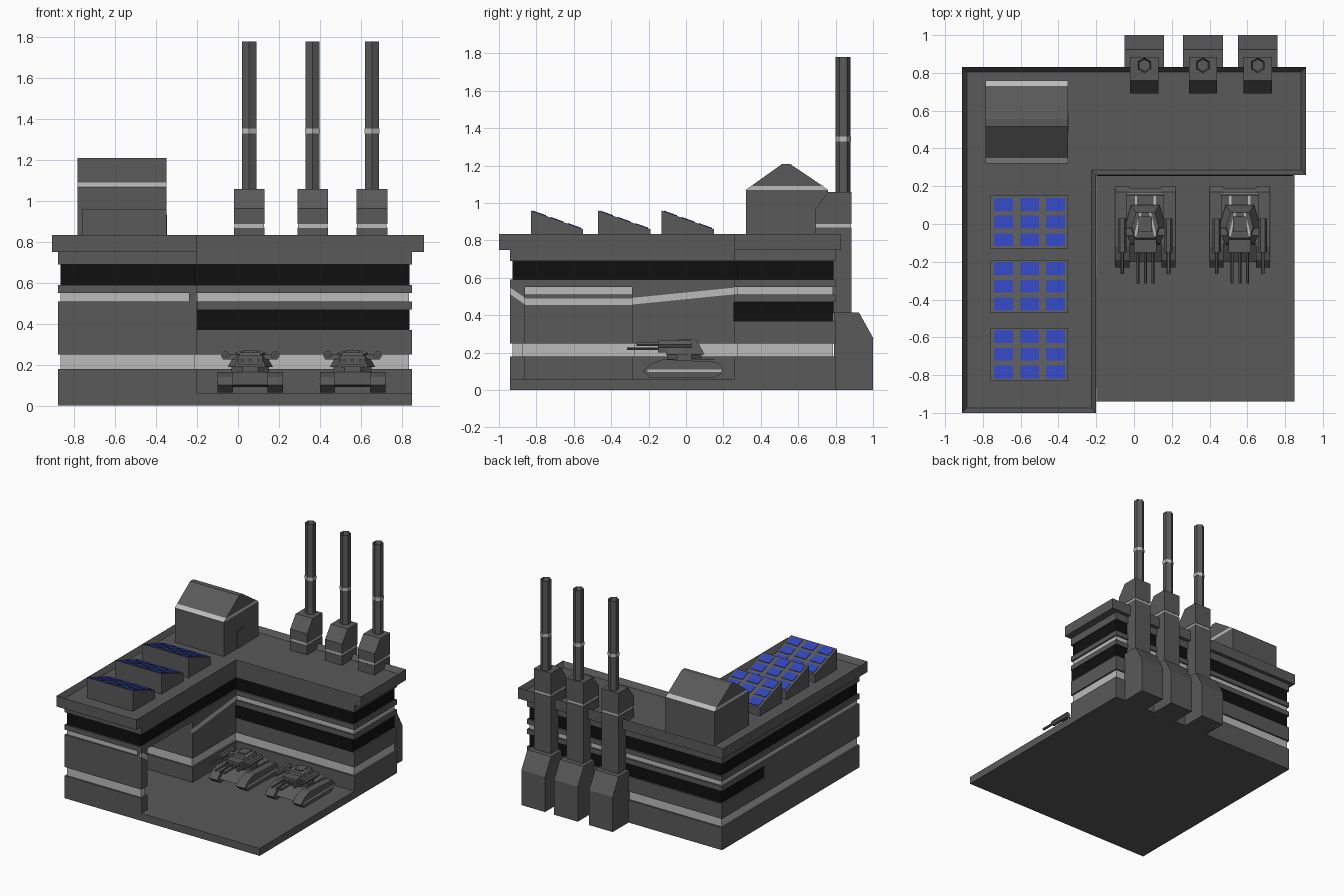
import bpy, bmesh
from math import sin, cos, pi, atan2
from mathutils import Vector

if "Cube" in bpy.data.objects:
    bpy.data.objects.remove(bpy.data.objects["Cube"])


def material(name, r, g, b):
    m = bpy.data.materials.new(name)
    m.diffuse_color = (r, g, b, 1)
    m.use_nodes = True
    m.node_tree.nodes["Principled BSDF"].inputs["Base Color"].default_value = m.diffuse_color
    return m


DARK = material("dark_grey", .10, .10, .10)
LIGHT = material("light_grey", .50, .50, .50)
BLACK = material("window_black", .005, .005, .005)
BLUE = material("panel_blue", .03, .06, .50)


def finish(name, bm, mat):
    bmesh.ops.recalc_face_normals(bm, faces=bm.faces)
    me = bpy.data.meshes.new(name)
    bm.to_mesh(me)
    bm.free()
    me.materials.append(mat)
    ob = bpy.data.objects.new(name, me)
    bpy.context.collection.objects.link(ob)
    return ob


def prism(name, pts, axis, a, b, mat=DARK, taper=1.0, rim=None):
    """Extrude a 2D outline from a to b; x: (y,z), y: (x,z), z: (x,y)."""
    place = {'x': lambda u, v, w: (w, u, v),
             'y': lambda u, v, w: (u, w, v),
             'z': lambda u, v, w: (u, v, w)}[axis]
    cu = sum(p[0] for p in pts) / len(pts)
    cv = sum(p[1] for p in pts) / len(pts)
    bm = bmesh.new()
    lo = [bm.verts.new(place(u, v, a)) for u, v in pts]
    hi = [bm.verts.new(place(cu + (u - cu) * taper, cv + (v - cv) * taper, b)) for u, v in pts]
    bm.faces.new(lo[::-1])
    top = bm.faces.new(hi)
    n = len(pts)
    for i in range(n):
        j = (i + 1) % n
        bm.faces.new((lo[i], lo[j], hi[j], hi[i]))
    bmesh.ops.recalc_face_normals(bm, faces=bm.faces)
    if rim:
        # sunken top behind a rim
        bmesh.ops.inset_region(bm, faces=[top], thickness=rim[0])
        bmesh.ops.translate(bm, verts=top.verts, vec=(0, 0, -rim[1]))
    return finish(name, bm, mat)


def box(name, x0, x1, y0, y1, z0, z1, mat=DARK):
    return prism(name, [(x0, y0), (x1, y0), (x1, y1), (x0, y1)], 'z', z0, z1, mat)


def ngon(cx, cy, r, n, turn=0.0):
    return [(cx + r * cos(2 * pi * i / n + turn), cy + r * sin(2 * pi * i / n + turn)) for i in range(n)]


def footprint(d, bay):
    """L-shaped plan inset by d, optionally with the open vehicle bay."""
    x = -.20 - d
    p = [(-.88 + d, -.94 + d), (x, -.94 + d)]
    if bay:
        p += [(x, -.86 - d), (-.6 - d, -.86 - d), (-.6 - d, -.29 + d), (x, -.29 + d)]
    return p + [(x, .26 + d), (.85 - d, .26 + d), (.85 - d, .80 - d), (-.88 + d, .80 - d)]


# Yard slab and storeys
box("yard_slab", -.88, .85, -.94, .80, 0, .06)
for name, z0, z1, d, bay, mat in [
        ("lower_wall", .06, .18, 0, True, DARK),
        ("lower_band", .18, .25, .013, True, LIGHT),
        ("middle_wall", .25, .37, 0, True, DARK),
        ("sill_wall", .47, .51, 0, True, DARK),
        ("upper_band", .51, .55, .013, True, LIGHT),
        ("upper_wall", .55, .59, 0, False, DARK),
        ("upper_windows", .59, .69, .012, False, BLACK),
        ("eave_wall", .69, .75, 0, False, DARK)]:
    prism(name, footprint(d, bay), 'z', z0, z1, mat)
box("plinth", -.88, -.20, -.94, .80, 0, .06)

# Lower window level: plain wing, glazed rear block
wing = footprint(0, True)[:6] + [(-.20, .26), (-.88, .26)]
prism("wing_wall", wing, 'z', .37, .47)
box("lower_windows", -.868, .838, .255, .788, .37, .47, BLACK)

# Sloping trim on the wing's inner face
box("bay_back_trim", -.61, -.596, -.86, -.29, .455, .49, LIGHT)
for y0, y1, z0, z1 in [(-.94, -.86, .53, .475), (-.29, .26, .475, .53)]:
    box("inner_wall_cover", -.24, -.20, y0, y1, .51, .55)
    h = .018
    prism("sloped_trim", [(y0, z0 - h), (y1, z1 - h), (y1, z1 + h), (y0, z0 + h)], 'x', -.21, -.197, LIGHT)

# Roof with parapet
prism("roof", [(-.91, -1), (-.2, -1), (-.2, .26), (.91, .26), (.91, .83), (-.91, .83)],
      'z', .75, .835, DARK, rim=(.035, .04))

# Rooftop house
box("house_walls", -.785, -.35, .32, .76, .79, 1.07)
prism("house_band", [(.32, 1.07), (.76, 1.07), (.73, 1.092), (.35, 1.092)], 'x', -.785, -.35, LIGHT)
prism("house_roof", [(.35, 1.092), (.73, 1.092), (.555, 1.21), (.515, 1.21)], 'x', -.785, -.35)
box("house_door", -.36, -.346, .49, .585, .79, .935)

# Solar racks with 3 x 3 panels
for y in (-.83, -.47, -.13):
    prism("solar_rack", [(y, .79), (y + .28, .79), (y + .28, .86), (y, .96)], 'x', -.76, -.35)
    for row in range(3):
        u0 = y + .013 + row * .0935
        u1 = u0 + .068
        z0, z1 = (.96 - (u - y) * .1 / .28 for u in (u0, u1))
        for x in (-.74, -.602, -.466):
            prism("solar_panel", [(u0, z0 - .005), (u1, z1 - .005), (u1, z1 + .004), (u0, z0 + .004)],
                  'x', x, x + .10, BLUE)

# Chimneys
for x in (.055, .365, .655):
    prism("chimney_foot", [(.79, 0), (1, 0), (1, .28), (.925, .415), (.79, .415)], 'x', x - .105, x + .105)
    box("chimney_shaft", x - .075, x + .075, .75, .885, .41, .87)
    box("hood_base", x - .075, x + .075, .69, .885, .79, .868)
    box("hood_band", x - .072, x + .072, .693, .882, .868, .888, LIGHT)
    prism("chimney_hood", [(.69, .888), (.885, .888), (.885, 1.06), (.76, 1.06), (.69, .965)],
          'x', x - .075, x + .075)
    prism("chimney_pipe", ngon(x, .84, .04, 6, pi / 2), 'z', 1.06, 1.78, DARK, rim=(.008, .03))
    prism("pipe_band", ngon(x, .84, .042, 6, pi / 2), 'z', 1.33, 1.356, LIGHT)


def tank(cx):
    # Hull
    prism("tank_hull", [(-.20, .10), (.17, .09), (.19, .12), (.15, .165), (-.10, .165)],
          'x', cx - .10, cx + .10)
    prism("turret_ring", ngon(cx, -.01, .10, 8, pi / 8), 'z', .16, .195)
    prism("turret", [(cx - .075, -.11), (cx + .075, -.11), (cx + .11, -.02), (cx + .075, .10),
                     (cx - .075, .10), (cx - .11, -.02)], 'z', .19, .26, DARK, taper=.65)
    box("turret_hatch", cx - .035, cx + .035, -.04, .04, .255, .272)
    box("gun_mantlet", cx - .06, cx + .06, -.15, -.06, .20, .245)
    box("rear_trim", cx - .10, cx + .10, .155, .165, .14, .162, LIGHT)
    for k in (-.04, 0, .04):
        prism("main_barrel", ngon(cx + k, .222, .008, 6), 'y', -.315, -.10)
    for s in (-1, 1):
        # Track pods, trim and side guns
        a, b = cx + s * .085, cx + s * .16
        prism("track_pod", [(-.19, .065), (.15, .065), (.19, .09), (.20, .115), (.17, .15),
                            (-.12, .165), (-.19, .14), (-.23, .10)], 'x', a, b)
        prism("track_trim", [(-.205, .098), (.19, .098), (.19, .110), (-.205, .110)],
              'x', cx + s * .15, cx + s * .163, LIGHT)
        g = cx + s * .122
        box("gun_arm", min(cx, g), max(cx, g), -.06, -.02, .225, .25)
        prism("side_gun", ngon(g, .245, .022, 6), 'y', -.15, .03)
        prism("side_barrel", ngon(g, .245, .010, 6), 'y', -.265, -.15)
        box("deck_stripe", cx + s * .05 - .006, cx + s * .05 + .006, .10, .15, .16, .169, LIGHT)
        prism("turret_trim", [(cx + s * .048, -.065), (cx + s * .06, -.065),
                              (cx + s * .03, .06), (cx + s * .02, .06)], 'z', .252, .264, LIGHT)


for tx in (.06, .56):
    tank(tx)
